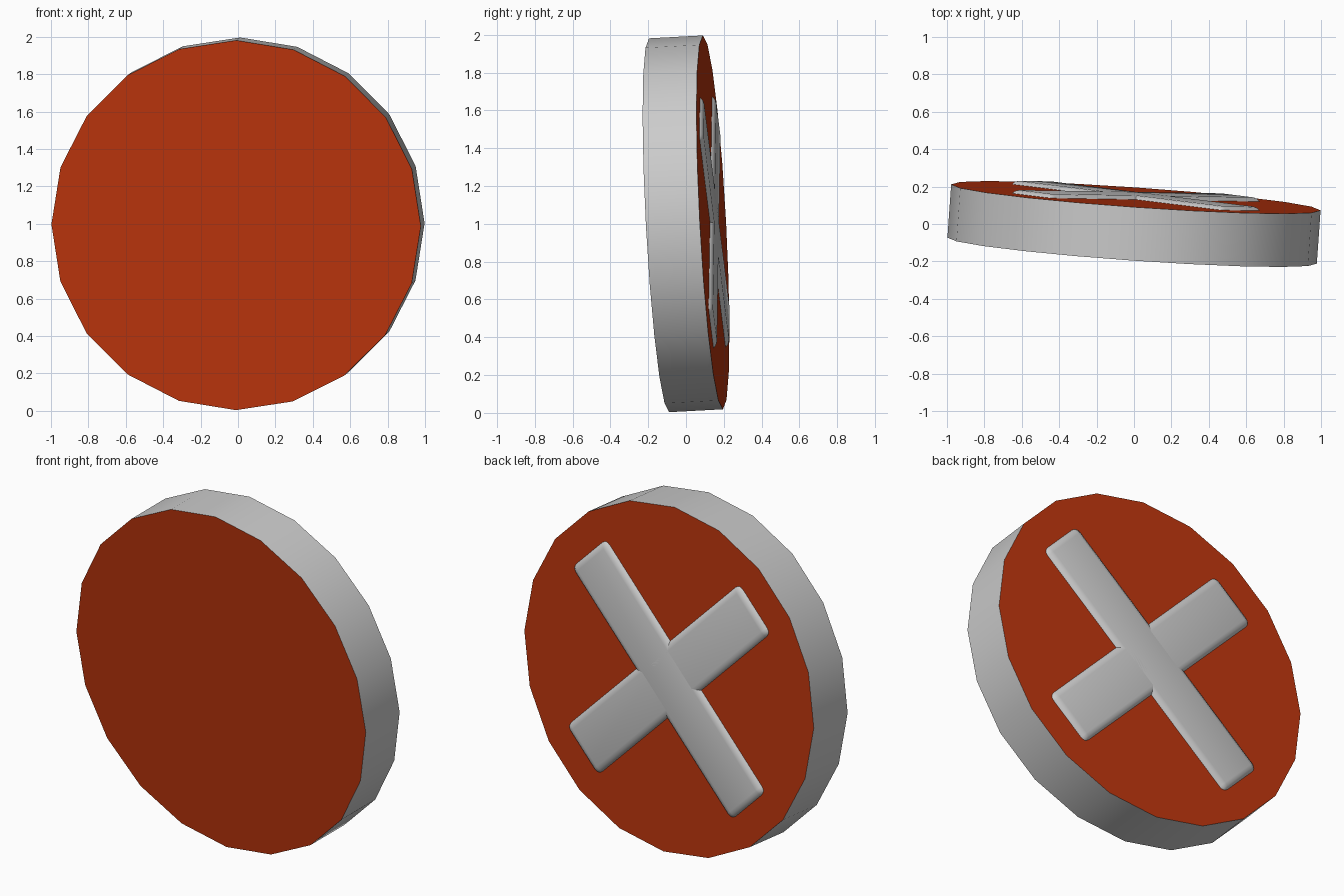
import bpy, bmesh, math
from mathutils import Matrix, Vector

if "Cube" in bpy.data.objects:
    bpy.data.objects.remove(bpy.data.objects["Cube"])

# Overall tilt of the disc: local Y is the back normal, local Z is up
n = Vector((0.0705, 1, 0.0535)).normalized()
v = Vector((0.005, 0, 1))
v = (v - n * v.dot(n)).normalized()
u = n.cross(v)
TILT = Matrix.Translation((0, 0, 1)) @ Matrix((u, n, v)).transposed().to_4x4()

R, HALF = 0.99, 0.143


def make(name, bm, materials=()):
    me = bpy.data.meshes.new(name)
    bm.to_mesh(me)
    bm.free()
    ob = bpy.data.objects.new(name, me)
    bpy.context.collection.objects.link(ob)
    for m in materials:
        me.materials.append(m)
    ob.matrix_world = TILT
    bpy.ops.object.select_all(action='DESELECT')
    ob.select_set(True)
    bpy.context.view_layer.objects.active = ob
    bpy.ops.object.shade_smooth_by_angle(angle=math.radians(35))
    return ob


grey = bpy.data.materials.new("plain_grey")
grey.diffuse_color = (0.8, 0.8, 0.8, 1)
grey.use_nodes = True
grey.node_tree.nodes["Principled BSDF"].inputs["Base Color"].default_value = grey.diffuse_color
red = bpy.data.materials.new("rust_red")
red.diffuse_color = (0.5, 0.035, 0.004, 1)
red.use_nodes = True
red.node_tree.nodes["Principled BSDF"].inputs["Base Color"].default_value = red.diffuse_color

# Disc: grey rim with red end caps
bm = bmesh.new()
bmesh.ops.create_cone(bm, cap_ends=True, segments=20, radius1=R, radius2=R,
                      depth=2 * HALF, matrix=Matrix.Rotation(math.pi / 2, 4, 'X'))
for f in bm.faces:
    f.material_index = 1 if len(f.verts) > 4 else 0
make("disc", bm, (grey, red))

# Two crossed bars, rounded and sunk into the back cap
for name, angle in (("cross_bar_a", 45), ("cross_bar_b", -45)):
    bm = bmesh.new()
    bmesh.ops.create_cube(bm, size=1)
    bmesh.ops.scale(bm, vec=(1.62, 0.12, 0.33), verts=bm.verts)
    bmesh.ops.bevel(bm, geom=bm.edges[:], offset=0.045, segments=4,
                    profile=0.5, affect='EDGES')
    bmesh.ops.rotate(bm, matrix=Matrix.Rotation(math.radians(angle), 3, 'Y'), verts=bm.verts)
    bmesh.ops.translate(bm, vec=(0, HALF + 0.02 - 0.06, 0), verts=bm.verts)
    make(name, bm)
